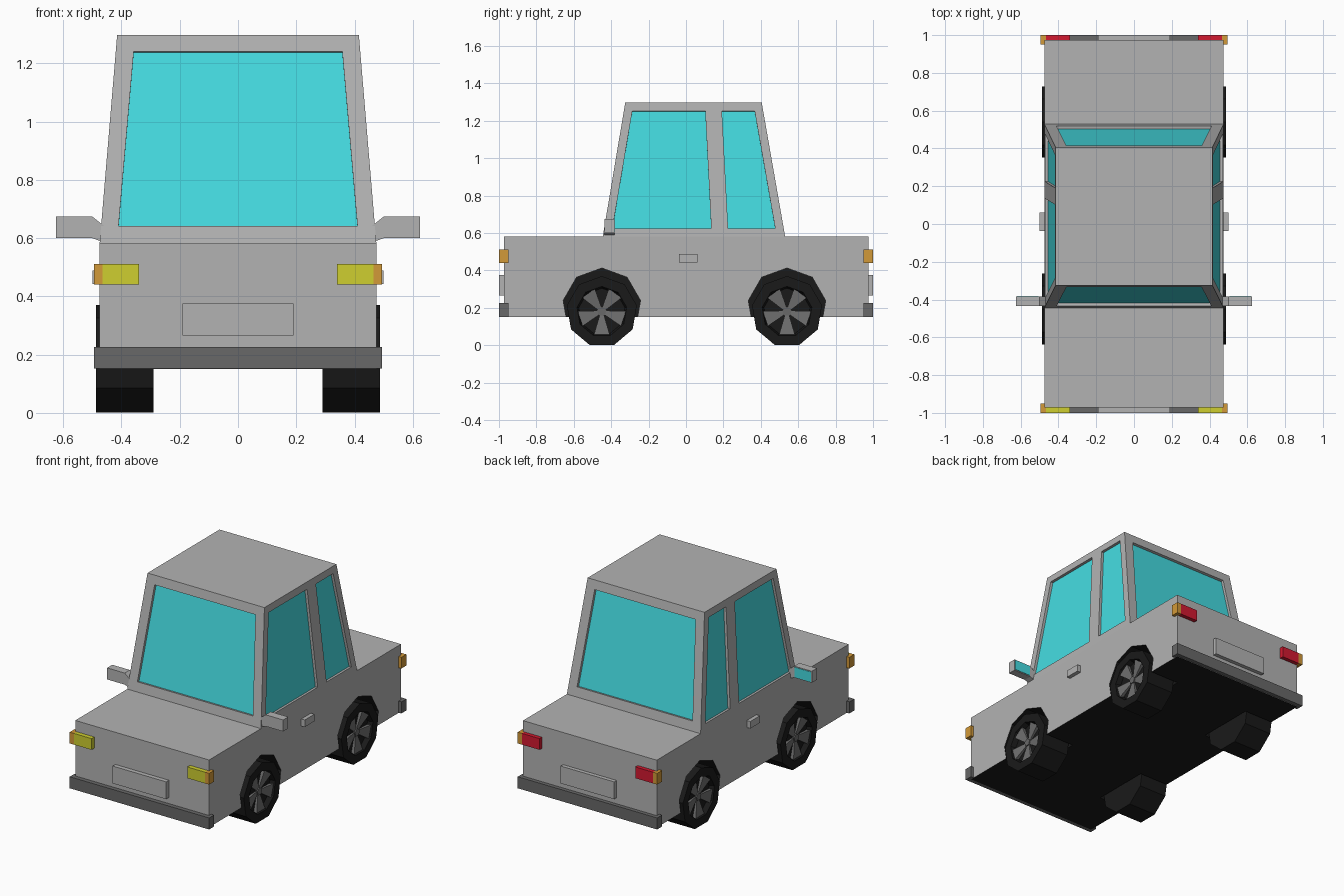
import bpy, bmesh
from math import sin, cos, pi, radians
from mathutils import Vector

if "Cube" in bpy.data.objects:
    bpy.data.objects.remove(bpy.data.objects["Cube"])


def material(name, color):
    m = bpy.data.materials.new(name)
    m.diffuse_color = (*color, 1)
    return m


BLACK = material("black", (0.01, 0.01, 0.01))
DARK = material("dark_grey", (0.14, 0.14, 0.14))
RIM = material("rim_grey", (0.16, 0.16, 0.16))
GLASS = material("glass", (0.06, 0.72, 0.76))
YELLOW = material("yellow", (0.62, 0.62, 0.03))
ORANGE = material("orange", (0.65, 0.32, 0.04))
RED = material("red", (0.65, 0.01, 0.03))


def loft(name, loops, mat=None):
    """Closed solid through a list of equal-length point loops."""
    bm = bmesh.new()
    rings = [[bm.verts.new(p) for p in loop] for loop in loops]
    n = len(rings[0])
    for a, b in zip(rings, rings[1:]):
        for i in range(n):
            j = (i + 1) % n
            bm.faces.new((a[i], a[j], b[j], b[i]))
    bm.faces.new(rings[0])
    bm.faces.new(rings[-1])
    bmesh.ops.recalc_face_normals(bm, faces=bm.faces)
    me = bpy.data.meshes.new(name)
    bm.to_mesh(me)
    bm.free()
    ob = bpy.data.objects.new(name, me)
    bpy.context.collection.objects.link(ob)
    if mat:
        me.materials.append(mat)
    return ob


def rect(x0, x1, y0, y1, z):
    return [(x0, y0, z), (x1, y0, z), (x1, y1, z), (x0, y1, z)]


def box(name, x0, x1, y0, y1, z0, z1, mat=None):
    return loft(name, [rect(x0, x1, y0, y1, z0), rect(x0, x1, y0, y1, z1)], mat)


def wheel_loop(x, y, z, r, n=9):
    return [(x, y + r * sin(2 * pi * i / n), z + r * cos(2 * pi * i / n)) for i in range(n)]


def cut(target, cutter):
    mod = target.modifiers.new("cut", "BOOLEAN")
    mod.operation, mod.solver, mod.object = "DIFFERENCE", "EXACT", cutter
    bpy.context.view_layer.objects.active = target
    bpy.ops.object.modifier_apply(modifier=mod.name)
    bpy.data.objects.remove(cutter)


# Lower body with wheel wells
body = box("body", -0.475, 0.475, -0.972, 0.975, 0.15, 0.582)
WHEELS = [(s, y) for s in (-1, 1) for y in (-0.45, 0.54)]
for s, y in WHEELS:
    cut(body, loft("well_cutter", [wheel_loop(s * x, y, 0.203, 0.21) for x in (0.27, 0.6)]))
body.data.materials.clear()
body.data.materials.append(material("body_grey", (0.8, 0.8, 0.8)))
body.data.materials.append(BLACK)
body.data.materials[0].diffuse_color = (0.45, 0.45, 0.45, 1)
for f in body.data.polygons:
    c = f.center
    inside = abs(c.x) < 0.47 and abs(c.y) < 0.9 and c.z < 0.45
    f.material_index = 1 if inside else 0
GREY = body.data.materials[0]

# Cabin
Z0, Z1 = 0.582, 1.297
cabin = loft("cabin", [rect(-0.475, 0.475, -0.445, 0.53, Z0),
                       rect(-0.415, 0.415, -0.325, 0.405, Z1)], GREY)


def window(name, pts, outward):
    """Recess a window in the cabin and fit a pane at its floor."""
    p = [Vector(q) for q in pts]
    n = (p[1] - p[0]).cross(p[2] - p[0]).normalized()
    if n.dot(Vector(outward)) < 0:
        n = -n
    cut(cabin, loft("window_cutter", [[q + n * d for q in p] for d in (-0.02, 0.05)], GREY))
    loft(name, [[q + n * d for q in p] for d in (-0.03, -0.017)], GLASS)


def rise(z):
    return (z - Z0) / (Z1 - Z0)


# Windscreen and rear window
for name, base, lean, out in (("windscreen", -0.445, 0.12, -1), ("rear_window", 0.53, -0.125, 1)):
    window(name, [(x, base + lean * rise(z), z) for x, z in
                  ((-0.41, 0.642), (0.41, 0.642), (0.358, 1.24), (-0.358, 1.24))], (0, out, 0))

# Side windows
SIDE = {"front_side_window": ((-0.393, 0.625), (0.135, 0.625), (0.103, 1.252), (-0.287, 1.252)),
        "rear_side_window": ((0.225, 0.625), (0.477, 0.625), (0.367, 1.252), (0.192, 1.252))}
for s in (-1, 1):
    for name, quad in SIDE.items():
        window(name, [(s * (0.475 - 0.06 * rise(z)), y, z) for y, z in quad], (s, 0, 0))

# Wheels: dished tyre, five tapered spokes and a hub
for s, y in WHEELS:
    zc = 0.18
    loft("tyre", [wheel_loop(s * x, y, zc, r) for x, r in
                  ((0.29, 0.19), (0.487, 0.19), (0.487, 0.135), (0.455, 0.125))], BLACK)
    for k in range(5):
        a = radians(-90 + 72 * k)

        def point(x, r, w):
            return (s * x, y + r * cos(a) - w * sin(a), zc + r * sin(a) + w * cos(a))
        loft("spoke", [[point(0.45, r, w) for r, w in ((0.02, -0.012), (0.122, -0.042), (0.122, 0.042), (0.02, 0.012))],
                       [point(x, r, w) for x, r, w in ((0.463, 0.02, -0.012), (0.478, 0.122, -0.042),
                                                       (0.478, 0.122, 0.042), (0.463, 0.02, 0.012))]], RIM)
    loft("hub", [wheel_loop(s * x, y, zc, 0.026, 5) for x in (0.45, 0.47)], DARK)

# Bumpers, number plates and lights at both ends
for e, lamp, name in ((-1, YELLOW, "headlight"), (1, RED, "tail_light")):
    ya, yb = sorted((e * 0.95, e * 1.0))
    box("bumper", -0.495, 0.495, ya, yb, 0.152, 0.226, DARK)
    box("plate", -0.19, 0.19, ya, yb, 0.265, 0.376, GREY)
    for s in (-1, 1):
        xa, xb = sorted((s * 0.34, s * 0.465))
        box(name, xa, xb, ya, yb, 0.44, 0.512, lamp)
        xa, xb = sorted((s * 0.465, s * 0.495))
        box("indicator", xa, xb, ya, yb, 0.44, 0.512, ORANGE)

# Door handles and wing mirrors
MIRROR = ((0.46, 0.585), (0.5, 0.6), (0.625, 0.6), (0.625, 0.674), (0.5, 0.674), (0.46, 0.642))
for s in (-1, 1):
    xa, xb = sorted((s * 0.46, s * 0.5))
    box("door_handle", xa, xb, -0.037, 0.062, 0.443, 0.488, GREY)
    loft("wing_mirror", [[(s * x, y, z) for x, z in MIRROR] for y in (-0.435, -0.383)], GREY)
    xa, xb = sorted((s * 0.505, s * 0.62))
    box("mirror_glass", xa, xb, -0.39, -0.38, 0.605, 0.669, GLASS)

for m in bpy.data.materials:
    if m.users and not m.is_grease_pencil:
        m.use_nodes = True
        m.node_tree.nodes["Principled BSDF"].inputs["Base Color"].default_value = m.diffuse_color
